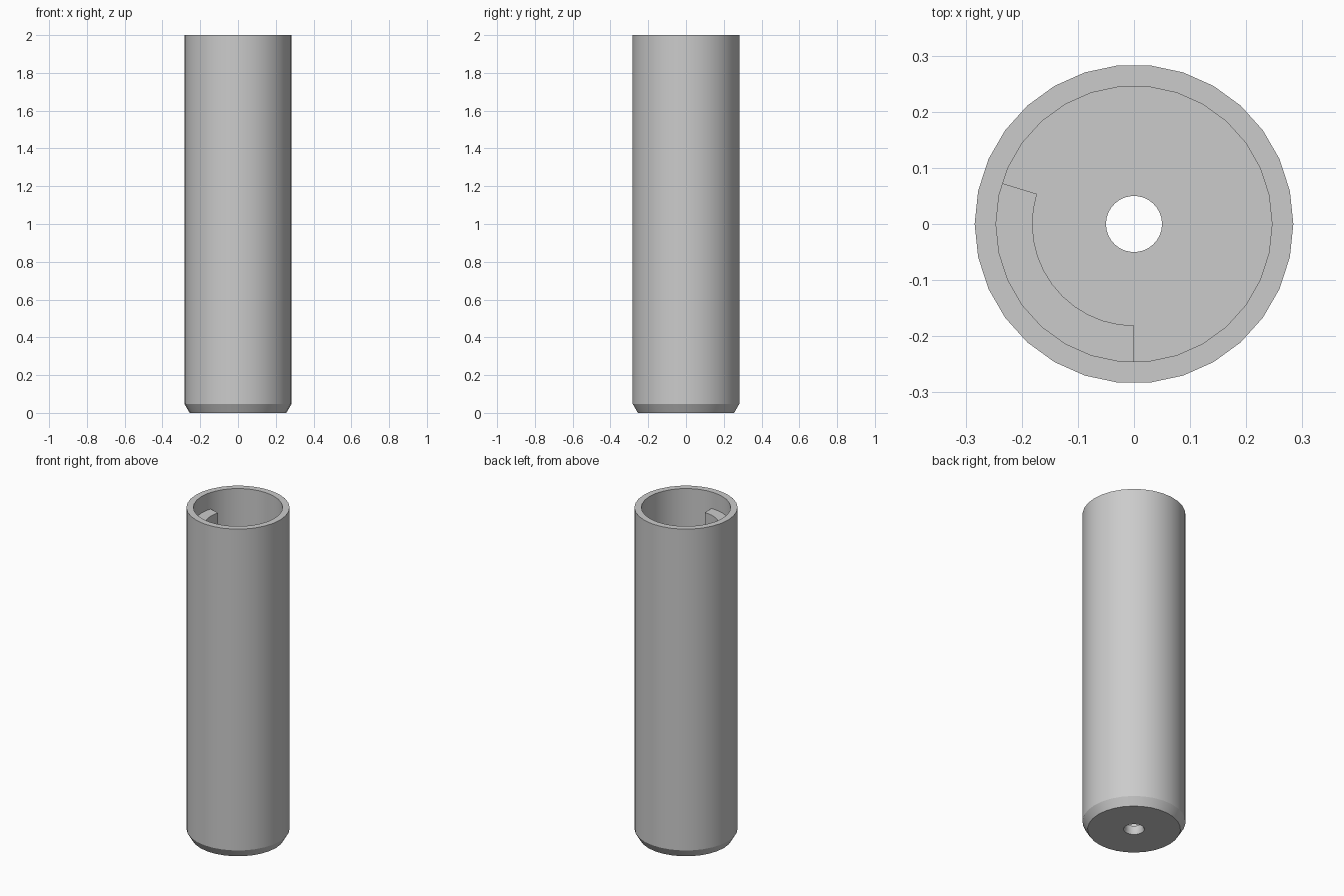
import bpy, bmesh
from math import radians, cos, sin, tau

cube = bpy.data.objects.get("Cube")
if cube:
    bpy.data.objects.remove(cube)

SIDES = 30
OUTER, BORE, LUG_INNER = 0.284, 0.246, 0.181

grey = bpy.data.materials.new("plain_grey")
grey.use_nodes = True
colour = (0.6, 0.6, 0.6, 1)
grey.diffuse_color = colour
grey.node_tree.nodes["Principled BSDF"].inputs["Base Color"].default_value = colour


def revolve(name, profile, angles, closed):
    """Sweep a closed (radius, height) profile around z through the angles."""
    bm = bmesh.new()
    rings = [[bm.verts.new((r * cos(a), r * sin(a), z)) for r, z in profile]
             for a in angles]
    pairs = list(zip(rings, rings[1:]))
    if closed:
        pairs.append((rings[-1], rings[0]))
    else:
        bm.faces.new(rings[0])
        bm.faces.new(rings[-1])
    n = len(profile)
    for a, b in pairs:
        for i in range(n):
            j = (i + 1) % n
            bm.faces.new((a[i], b[i], b[j], a[j]))
    bmesh.ops.recalc_face_normals(bm, faces=bm.faces)
    mesh = bpy.data.meshes.new(name)
    bm.to_mesh(mesh)
    bm.free()
    mesh.materials.append(grey)
    obj = bpy.data.objects.new(name, mesh)
    bpy.context.collection.objects.link(obj)
    bpy.ops.object.select_all(action="DESELECT")
    obj.select_set(True)
    bpy.context.view_layer.objects.active = obj
    bpy.ops.object.shade_smooth_by_angle(angle=radians(28))
    return obj


# Hollow tube with chamfered foot and a drilled floor
floor = 0.05
tube_profile = [(0.057, 0), (0.256, 0), (OUTER, 0.048), (OUTER, 2),
                (BORE, 2), (BORE, floor), (0.05, floor), (0.05, 0.015)]
revolve("tube_body", tube_profile, [tau * i / SIDES for i in range(SIDES)], True)

# Curved lug on the inside wall, set a little into the tube
lug_top = 1.9
lug_profile = [(LUG_INNER, floor), (BORE + 0.006, floor),
               (BORE + 0.006, lug_top), (LUG_INNER, lug_top)]
start, end, steps = radians(162.8), radians(270), 12
lug_angles = [start + (end - start) * i / steps for i in range(steps + 1)]
revolve("inner_lug", lug_profile, lug_angles, False)
